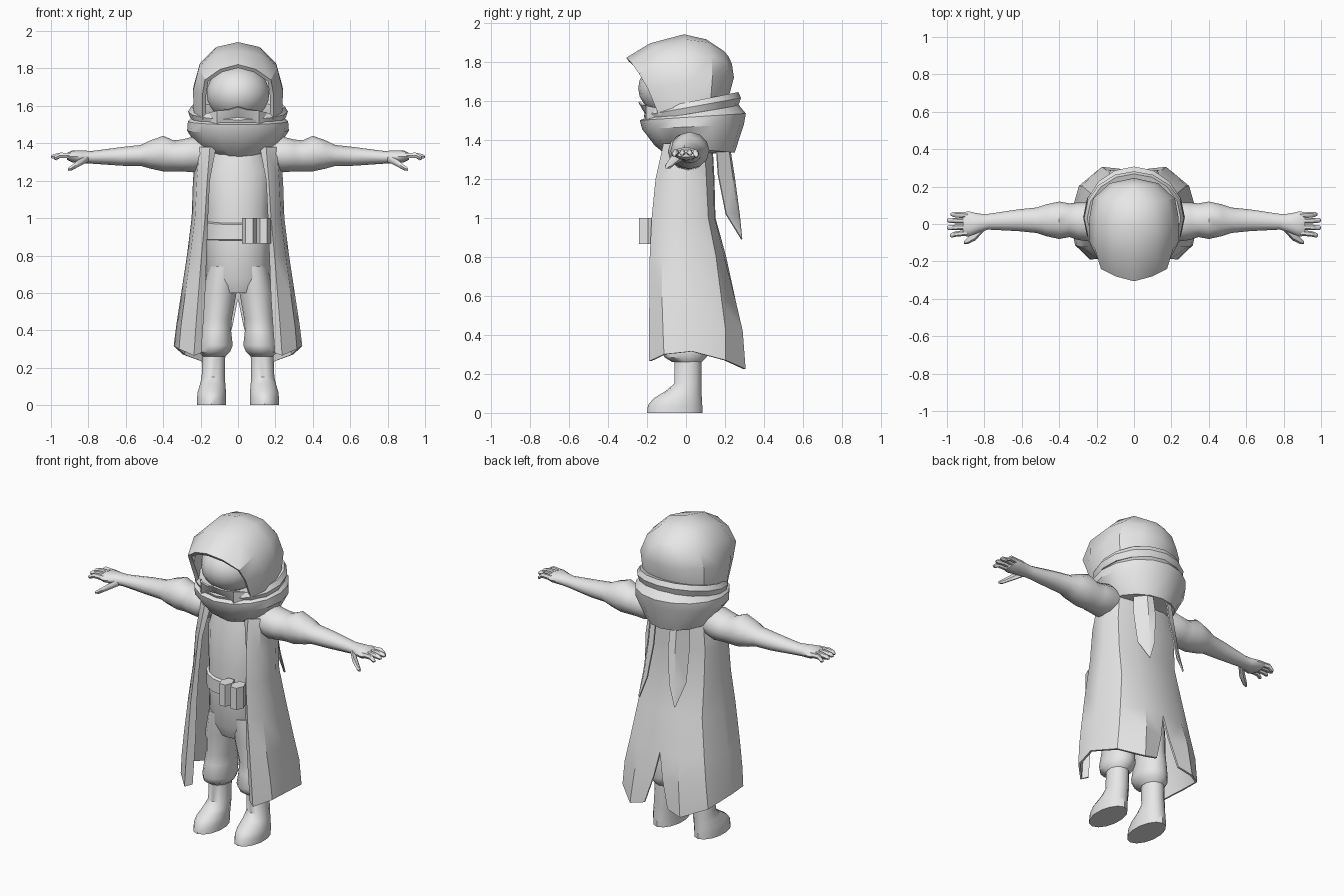
import bpy, bmesh, math
from mathutils import Vector

grey = bpy.data.materials.new("plain_grey")
grey.diffuse_color = (0.8, 0.8, 0.8, 1)


def finish(name, bm, mirror=False, thick=0, angle=35):
    """Turn a bmesh into an object, optionally mirrored and thickened."""
    bmesh.ops.remove_doubles(bm, verts=bm.verts, dist=0.0005)
    bmesh.ops.recalc_face_normals(bm, faces=bm.faces)
    me = bpy.data.meshes.new(name)
    bm.to_mesh(me)
    bm.free()
    me.materials.append(grey)
    ob = bpy.data.objects.new(name, me)
    bpy.context.collection.objects.link(ob)
    if mirror:
        ob.modifiers.new("mirror", 'MIRROR')
    if thick:
        mod = ob.modifiers.new("thickness", 'SOLIDIFY')
        mod.thickness = thick
        mod.offset = 0
    bpy.ops.object.select_all(action='DESELECT')
    ob.select_set(True)
    bpy.context.view_layer.objects.active = ob
    if ob.modifiers:
        bpy.ops.object.convert(target='MESH')
    bpy.ops.object.shade_smooth_by_angle(angle=math.radians(angle))
    return ob


def skin(bm, rows, closed=False, caps=False):
    """Bridge rows of points with quads."""
    vs = [[bm.verts.new(p) for p in r] for r in rows]
    n = len(rows[0])
    for a, b in zip(vs, vs[1:]):
        for i in range(n if closed else n - 1):
            j = (i + 1) % n
            bm.faces.new((a[i], a[j], b[j], b[i]))
    if caps:
        bm.faces.new(vs[0])
        bm.faces.new(vs[-1])


def upright(rings, n=16):
    """Level or tilted rings: centre x, x radius, front y, back y, front z, back z."""
    out = []
    for cx, rx, yf, yb, zf, zb in rings:
        ring = []
        for i in range(n):
            a = 2 * math.pi * i / n
            t = (1 - math.cos(a)) / 2
            ring.append((cx + rx * math.sin(a), yf + (yb - yf) * t, zf + (zb - zf) * t))
        out.append(ring)
    return out


def sideways(rings, n=12):
    """Rings along x: x, y, z, y radius, z radius."""
    return [[(x, y + ry * math.cos(2 * math.pi * i / n), z + rz * math.sin(2 * math.pi * i / n))
             for i in range(n)] for x, y, z, ry, rz in rings]


def loft(name, rows, mirror=False, angle=40):
    bm = bmesh.new()
    skin(bm, rows, True, True)
    return finish(name, bm, mirror, angle=angle)


def sheet(name, rows, thick):
    bm = bmesh.new()
    skin(bm, rows)
    return finish(name, bm, True, thick)


# torso and belt
loft("torso", upright([(0, .12, -.10, .09, .60, .60), (0, .17, -.135, .12, .68, .68),
                       (0, .17, -.145, .12, .90, .90), (0, .17, -.145, .12, 1.05, 1.05),
                       (0, .18, -.13, .12, 1.25, 1.25), (0, .13, -.09, .10, 1.40, 1.40)]))
loft("belt", upright([(0, .165, -.14, .115, .88, .885), (0, .182, -.16, .13, .885, .885),
                      (0, .182, -.16, .13, .965, .995), (0, .165, -.14, .115, .975, 1.0)]))

# belt pouches
bm = bmesh.new()
for cx in (.06, .137):
    ring = [(cx + .0385 * math.cos(math.pi * i / 3),
             -.195 + .052 * math.sin(math.pi * i / 3)) for i in range(6)]
    skin(bm, [[(x, y, z) for x, y in ring] for z in (.865, 1.0)], True, True)
finish("belt_pouches", bm, angle=20)

# trouser legs and boots
loft("trouser_leg", upright([(.08, .08, -.125, .11, .74, .74), (.098, .092, -.12, .115, .60, .60),
                             (.113, .082, -.10, .105, .46, .46), (.118, .083, -.11, .11, .40, .40),
                             (.118, .092, -.125, .115, .32, .32), (.125, .085, -.11, .105, .285, .285),
                             (.128, .062, -.07, .08, .26, .26)], 14), True)
loft("boot", upright([(.128, .062, -.06, .08, .30, .30), (.132, .064, -.06, .08, .15, .15),
                      (.136, .07, -.10, .08, .115, .10), (.14, .078, -.165, .082, .075, .06),
                      (.141, .08, -.195, .084, .04, .03), (.141, .08, -.20, .084, 0, 0)], 14), True)

# puffed sleeves running into the arm and palm
loft("arm", sideways([(.15, .01, 1.34, .08, .07), (.24, .012, 1.34, .105, .095),
                      (.30, .015, 1.335, .10, .085), (.345, .02, 1.333, .09, .083),
                      (.40, .02, 1.345, .10, .095), (.47, .02, 1.34, .085, .075),
                      (.52, .02, 1.335, .068, .056), (.62, .02, 1.33, .058, .05),
                      (.78, .012, 1.325, .042, .034), (.83, .005, 1.327, .05, .034),
                      (.885, .0, 1.33, .068, .032), (.915, .0, 1.33, .062, .018)]), True)

# fingers and thumb
bm = bmesh.new()
for y0, y1, z1, x1 in ((.046, .052, 1.32, .98), (.016, .02, 1.33, 1.0),
                       (-.016, -.02, 1.33, 1.0), (-.046, -.06, 1.325, .985)):
    skin(bm, sideways([(.88, y0, 1.333, .015, .017), (.95, (y0 + y1) / 2, 1.336, .015, .016),
                       (x1 - .01, y1, z1, .013, .013), (x1, y1, z1 - .003, .006, .006)], 6), True, True)
skin(bm, sideways([(.80, -.015, 1.32, .022, .022), (.85, -.065, 1.295, .024, .022),
                   (.89, -.09, 1.268, .018, .016), (.91, -.10, 1.26, .008, .008)], 6), True, True)
finish("fingers", bm, True, angle=50)

# long open coat: half rows from front edge to back seam, split at the back
half = {1.38: ((.12, -.10), (.15, -.11), (.20, -.07), (.22, .02), (.18, .09), (.10, .125), (0, .13)),
        1.20: ((.155, -.13), (.165, -.15), (.215, -.10), (.235, .02), (.20, .10), (.10, .135), (0, .14)),
        1.00: ((.165, -.15), (.177, -.17), (.225, -.11), (.242, .02), (.20, .11), (.10, .14), (0, .145)),
        0.80: ((.172, -.16), (.195, -.18), (.25, -.12), (.267, .02), (.215, .15), (.12, .19), (0, .20)),
        0.57: ((.18, -.16), (.213, -.182), (.28, -.12), (.302, .03), (.25, .18), (.13, .25), (0, .25)),
        0.42: ((.19, -.16), (.225, -.184), (.30, -.115), (.325, .03), (.275, .20), (.15, .285), (.03, .27))}
rows = [[(x, y, z) for x, y in pts] for z, pts in half.items()]
rows.append([(.20, -.16, .28), (.235, -.184, .265), (.31, -.11, .30), (.338, .03, .315),
             (.29, .20, .27), (.17, .30, .225), (.08, .29, .25)])
sheet("coat", rows, .012)

# scarf around the neck, rolled rim above it and two hanging tails
loft("scarf", upright([(0, .09, -.09, .16, 1.315, 1.33), (0, .20, -.16, .25, 1.37, 1.335),
                       (0, .272, -.225, .297, 1.455, 1.48), (0, .268, -.237, .307, 1.50, 1.535),
                       (0, .235, -.20, .265, 1.515, 1.585), (0, .19, -.14, .20, 1.515, 1.59)]), angle=30)
loft("scarf_rim", upright([(0, .19, -.15, .20, 1.49, 1.57), (0, .255, -.205, .268, 1.497, 1.575),
                           (0, .267, -.217, .282, 1.525, 1.615), (0, .25, -.205, .268, 1.55, 1.645),
                           (0, .19, -.14, .20, 1.54, 1.62)]), angle=30)
sheet("scarf_tail", [[(.05, .21, 1.44), (.085, .205, 1.44), (.13, .15, 1.44)],
                     [(.05, .245, 1.22), (.09, .235, 1.22), (.14, .165, 1.22)],
                     [(.075, .272, 1.02), (.105, .262, 1.02), (.145, .205, 1.02)],
                     [(.12, .285, .89), (.122, .284, .892), (.125, .282, .895)]], .008)

# hood: half arches from the face opening to the back of the head
sheet("hood", [
    [(.18, -.135, 1.53), (.18, -.19, 1.66), (.168, -.235, 1.735), (.09, -.275, 1.788), (0, -.30, 1.812)],
    [(.225, -.06, 1.55), (.23, -.09, 1.68), (.20, -.13, 1.80), (.11, -.16, 1.865), (0, -.18, 1.885)],
    [(.228, .03, 1.57), (.228, .03, 1.70), (.195, .02, 1.82), (.11, 0, 1.905), (0, -.01, 1.93)],
    [(.20, .12, 1.59), (.21, .13, 1.72), (.17, .125, 1.82), (.09, .11, 1.89), (0, .10, 1.905)],
    [(.115, .18, 1.60), (.125, .208, 1.72), (.10, .20, 1.79), (.05, .19, 1.83), (0, .19, 1.845)],
    [(0, .205, 1.61), (0, .235, 1.72), (0, .225, 1.785), (0, .21, 1.82), (0, .19, 1.845)]], .022)

# head
bm = bmesh.new()
bmesh.ops.create_uvsphere(bm, u_segments=18, v_segments=12, radius=1)
for v in bm.verts:
    v.co = Vector((v.co.x * .17, v.co.y * .185 - .06, v.co.z * .15 + 1.665))
finish("head", bm, angle=60)

# face wrap over the lower half of the head, peaked over the nose
sheet("face_wrap", [[(.15, -.15, z0 - .01), (.11, -.20, z0 + .0), (.05, y + .015, z0 + .005), (0, y, z0 + .02)]
                    for z0, y in ((1.575, -.24), (1.53, -.215), (1.49, -.18))], .01)
